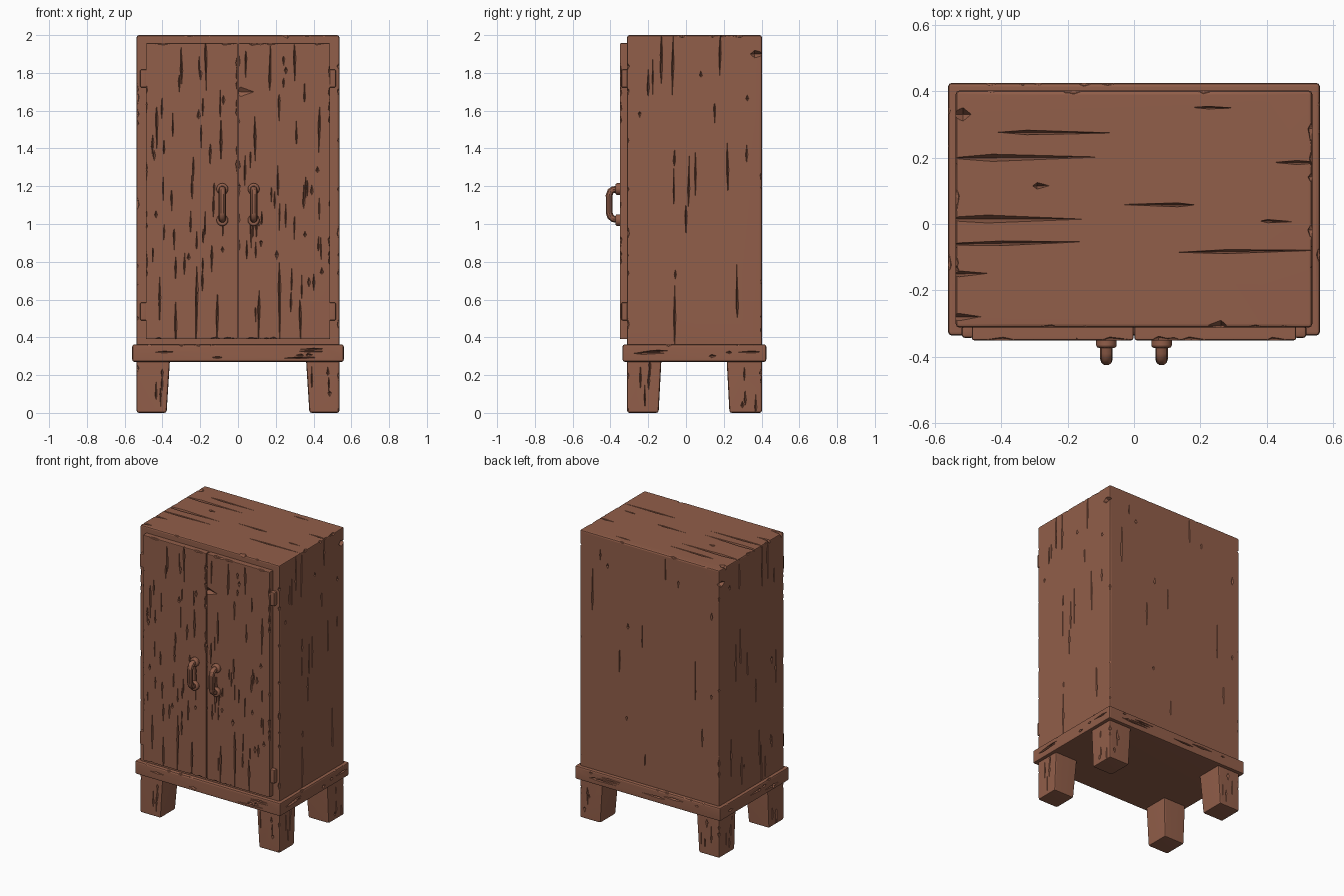
import bpy, bmesh, math, random
from mathutils import Vector

if "Cube" in bpy.data.objects:
    bpy.data.objects.remove(bpy.data.objects["Cube"])

rnd = random.Random(7)
X, Y, Z = Vector((1, 0, 0)), Vector((0, 1, 0)), Vector((0, 0, 1))
wood = bpy.data.materials.new("brown_wood")
wood.diffuse_color = (0.285, 0.112, 0.067, 1)
wood.use_nodes = True
wood.node_tree.nodes["Principled BSDF"].inputs["Base Color"].default_value = wood.diffuse_color


def make_object(name, bm):
    bmesh.ops.recalc_face_normals(bm, faces=bm.faces[:])
    me = bpy.data.meshes.new(name)
    bm.to_mesh(me)
    bm.free()
    me.materials.append(wood)
    ob = bpy.data.objects.new(name, me)
    bpy.context.collection.objects.link(ob)
    return ob


def box(name, lo, hi, bevel=0.01, taper=None):
    """Box with softened edges; taper moves the bottom corners."""
    bm = bmesh.new()
    bmesh.ops.create_cube(bm, size=1)
    for v in bm.verts:
        v.co = Vector([lo[i] if v.co[i] < 0 else hi[i] for i in range(3)])
        if taper and v.co.z == lo[2]:
            taper(v)
    bmesh.ops.bevel(bm, geom=bm.edges[:], offset=bevel, segments=2,
                    profile=0.5, affect='EDGES')
    return make_object(name, bm)


def crack(bm, c, grain, normal, length, width, depth):
    """Pointed sliver that cuts one split in the wood."""
    c, n = Vector(c), normal.normalized()
    side = grain.cross(n)
    g = (grain + side * rnd.uniform(-0.02, 0.02)).normalized()
    mid = c + g * length * rnd.uniform(-0.3, 0.3)
    pts = [c + g * length / 2, c - g * length / 2, mid + side * width / 2,
           mid + n * depth, mid - side * width / 2, mid - n * depth]
    v = [bm.verts.new(p) for p in pts]
    for tip in (0, 1):
        for i in range(4):
            bm.faces.new((v[tip], v[2 + i], v[2 + (i + 1) % 4]))


def scatter(bm, lo, hi, grain, normal, count, long=0.3):
    """Random splits over a flat rectangle."""
    for _ in range(count):
        c = [rnd.uniform(a, b) for a, b in zip(lo, hi)]
        if rnd.random() < 0.35:      # short knot-like nicks
            crack(bm, c, grain, normal, rnd.uniform(0.03, 0.06),
                  rnd.uniform(0.012, 0.022), 0.012)
        else:
            crack(bm, c, grain, normal, rnd.uniform(0.08, long),
                  rnd.uniform(0.006, 0.014), rnd.uniform(0.012, 0.024))


def chips(bm, lo, hi, normal, count, depth=0.014):
    """Worn bites along a straight edge."""
    lo, hi = Vector(lo), Vector(hi)
    for _ in range(count):
        crack(bm, lo.lerp(hi, rnd.uniform(0.03, 0.97)), (hi - lo).normalized(),
              normal, rnd.uniform(0.04, 0.12), 0.05, rnd.uniform(0.6, 1.2) * depth)


def finish(ob, cuts=None):
    """Cut the splits, then smooth with sharp creases kept."""
    bpy.context.view_layer.objects.active = ob
    if cuts:
        cutter = make_object("split_cutter", cuts)
        cutter.hide_render = True
        m = ob.modifiers.new("splits", 'BOOLEAN')
        m.object, m.operation, m.solver, m.use_self = cutter, 'DIFFERENCE', 'EXACT', True
        bpy.ops.object.modifier_apply(modifier=m.name)
        bpy.data.objects.remove(cutter)
    ob.data.shade_smooth()
    ob.data.set_sharp_from_angle(angle=math.radians(35))
    w = ob.modifiers.new("normals", 'WEIGHTED_NORMAL')
    w.keep_sharp = True


# Cabinet body
body = box("cabinet_body", (-0.537, -0.312, 0.34), (0.537, 0.402, 2.0), 0.012)
cut = bmesh.new()
for x, y, length, w in ((-0.33, 0.2, 0.46, 0.022), (-0.23, 0.275, 0.36, 0.014),
                        (-0.4, 0.015, 0.5, 0.024), (-0.4, -0.058, 0.5, 0.014),
                        (-0.52, -0.15, 0.16, 0.018), (-0.52, -0.28, 0.12, 0.03),
                        (-0.53, 0.33, 0.08, 0.04), (0.35, -0.082, 0.44, 0.012),
                        (0.07, 0.058, 0.23, 0.012), (0.5, 0.185, 0.16, 0.012),
                        (0.43, 0.008, 0.1, 0.01), (0.24, 0.35, 0.13, 0.008),
                        (-0.28, 0.115, 0.05, 0.02), (0.25, -0.305, 0.06, 0.03)):
    crack(cut, (x, y, 2.0), X, Z, length, w, 0.035)
for s in (-1, 1):
    sx = 0.537 * s
    for y, z, length in ((-0.13, 1.88, 0.3), (-0.07, 1.85, 0.34), (0.18, 1.9, 0.25),
                         (-0.06, 0.5, 0.36), (0.22, 1.3, 0.3), (0.27, 0.65, 0.3),
                         (-0.2, 1.75, 0.16), (0.0, 1.02, 0.18)):
        crack(cut, (sx, y, z), Z, X * s, length, 0.013, 0.025)
    scatter(cut, (sx, -0.27, 0.45), (sx, 0.36, 1.9), Z, X * s, 12)
    crack(cut, (sx, 0.39, 1.9), Y, X * s, 0.1, 0.04, 0.03)
    chips(cut, (sx, -0.312, 0.4), (sx, -0.312, 1.98), Vector((s, -1, 0)), 9)
    chips(cut, (sx, 0.402, 0.4), (sx, 0.402, 1.98), Vector((s, 1, 0)), 6, 0.01)
    chips(cut, (sx, -0.3, 2), (sx, 0.39, 2), Vector((s, 0, 1)), 4)
scatter(cut, (-0.48, 0.402, 0.45), (0.48, 0.402, 1.9), Z, Y, 14, 0.35)
chips(cut, (-0.5, 0.402, 2), (0.5, 0.402, 2), Vector((0, 1, 1)), 4, 0.01)
chips(cut, (-0.5, -0.312, 2), (0.5, -0.312, 2), Vector((0, -1, 1)), 4, 0.01)
finish(body, cut)

# Base moulding
base = box("base_band", (-0.56, -0.336, 0.27), (0.56, 0.425, 0.363), 0.012)
cut = bmesh.new()
for s in (-1, 1):
    fy = -0.336 if s < 0 else 0.425
    scatter(cut, (-0.45, fy, 0.29), (0.45, fy, 0.345), X, Y * s, 8, 0.22)
    scatter(cut, (0.56 * s, -0.25, 0.29), (0.56 * s, 0.35, 0.345), Y, X * s, 6, 0.2)
    chips(cut, (-0.54, fy, 0.363), (0.54, fy, 0.363), Vector((0, s, 1)), 5, 0.01)
    chips(cut, (0.56 * s, -0.3, 0.363), (0.56 * s, 0.4, 0.363), Vector((s, 0, 1)), 3, 0.01)
finish(base, cut)

# Four legs, outer sides upright, inner sides narrowing downward
for s, side in ((-1, "left"), (1, "right")):
    for f, end, ya, yb in ((-1, "front", -0.312, -0.13), (1, "back", 0.215, 0.402)):
        def taper(v, s=s, f=f):
            if abs(v.co.x) < 0.45:
                v.co.x += 0.018 * s
            if -0.2 < v.co.y < 0.3:
                v.co.y += 0.015 * f
        xs = sorted((0.36 * s, 0.537 * s))
        leg = box(f"{end}_{side}_leg", (xs[0], ya, 0), (xs[1], yb, 0.285), 0.012, taper)
        fy = ya if f < 0 else yb
        cut = bmesh.new()
        scatter(cut, (xs[0] + 0.03, fy, 0.04), (xs[1] - 0.03, fy, 0.24), Z, Y * f, 4, 0.15)
        scatter(cut, (0.537 * s, ya + 0.03, 0.04), (0.537 * s, yb - 0.03, 0.24), Z, X * s, 4, 0.15)
        chips(cut, (0.537 * s, fy, 0), (0.537 * s, fy, 0.27), Vector((s, f, 0)), 2)
        finish(leg, cut)

# Doors, hinges and handles on both sides
FY = -0.35
for s, side in ((-1, "left"), (1, "right")):
    xs = sorted((0.002 * s, 0.488 * s))
    door = box(f"{side}_door", (xs[0], FY, 0.39), (xs[1], -0.3, 1.957), 0.006)
    cut = bmesh.new()
    for x, z, length in ((0.22, 0.55, 0.5), (0.11, 0.5, 0.3), (0.33, 0.48, 0.26),
                         (0.08, 1.02, 0.22), (0.17, 1.84, 0.28), (0.3, 1.85, 0.22),
                         (0.43, 1.5, 0.26), (0.09, 1.45, 0.25)):
        crack(cut, (x * s, FY, z), Z, -Y, length, 0.014, 0.026)
    scatter(cut, (xs[0] + 0.03, FY, 0.5), (xs[1] - 0.03, FY, 1.88), Z, -Y, 42, 0.18)
    for x in (0.002 * s, 0.488 * s):
        n = Vector((1 if x == xs[1] else -1, -1, 0))
        chips(cut, (x, FY, 0.42), (x, FY, 1.93), n, 9, 0.01)
    for z, up in ((0.39, -1), (1.957, 1)):
        chips(cut, (xs[0] + 0.02, FY, z), (xs[1] - 0.02, FY, z), Vector((0, -1, up)), 4, 0.012)
    if s > 0:                        # large splinter beside the seam
        crack(cut, (0.03, FY, 1.70), X, -Y, 0.11, 0.05, 0.02)
    finish(door, cut)

    for z, level in ((0.537, "lower"), (1.77, "upper")):
        hx = sorted((0.48 * s, 0.519 * s))
        finish(box(f"{level}_{side}_hinge", (hx[0], -0.343, z - 0.048),
                   (hx[1], -0.305, z + 0.048), 0.01))

    # Handle: bent round bar
    hx = 0.083 * s
    cu = bpy.data.curves.new(f"{side}_handle", 'CURVE')
    cu.dimensions = '3D'
    cu.bevel_depth, cu.bevel_resolution, cu.use_fill_caps = 0.019, 3, True
    sp = cu.splines.new('POLY')
    path = ((-0.335, 1.185), (-0.385, 1.182), (-0.4, 1.172), (-0.407, 1.15),
            (-0.407, 1.06), (-0.4, 1.04), (-0.385, 1.027), (-0.335, 1.02))
    sp.points.add(len(path) - 1)
    for p, (y, z) in zip(sp.points, path):
        p.co = (hx, y, z, 1)
    cu.materials.append(wood)
    handle = bpy.data.objects.new(f"{side}_handle", cu)
    bpy.context.collection.objects.link(handle)
    for o in bpy.context.selected_objects:
        o.select_set(False)
    handle.select_set(True)
    bpy.context.view_layer.objects.active = handle
    bpy.ops.object.convert(target='MESH')
    finish(bpy.context.object)

    # Collars where the handle meets the door
    for z, level in ((1.02, "lower"), (1.185, "upper")):
        bpy.ops.mesh.primitive_cylinder_add(vertices=16, radius=0.031, depth=0.034,
                                            location=(hx, -0.356, z),
                                            rotation=(math.pi / 2, 0, 0))
        collar = bpy.context.object
        collar.name = f"{level}_{side}_handle_collar"
        collar.data.materials.append(wood)
        b = collar.modifiers.new("soft", 'BEVEL')
        b.width, b.segments = 0.008, 2
        finish(collar)
